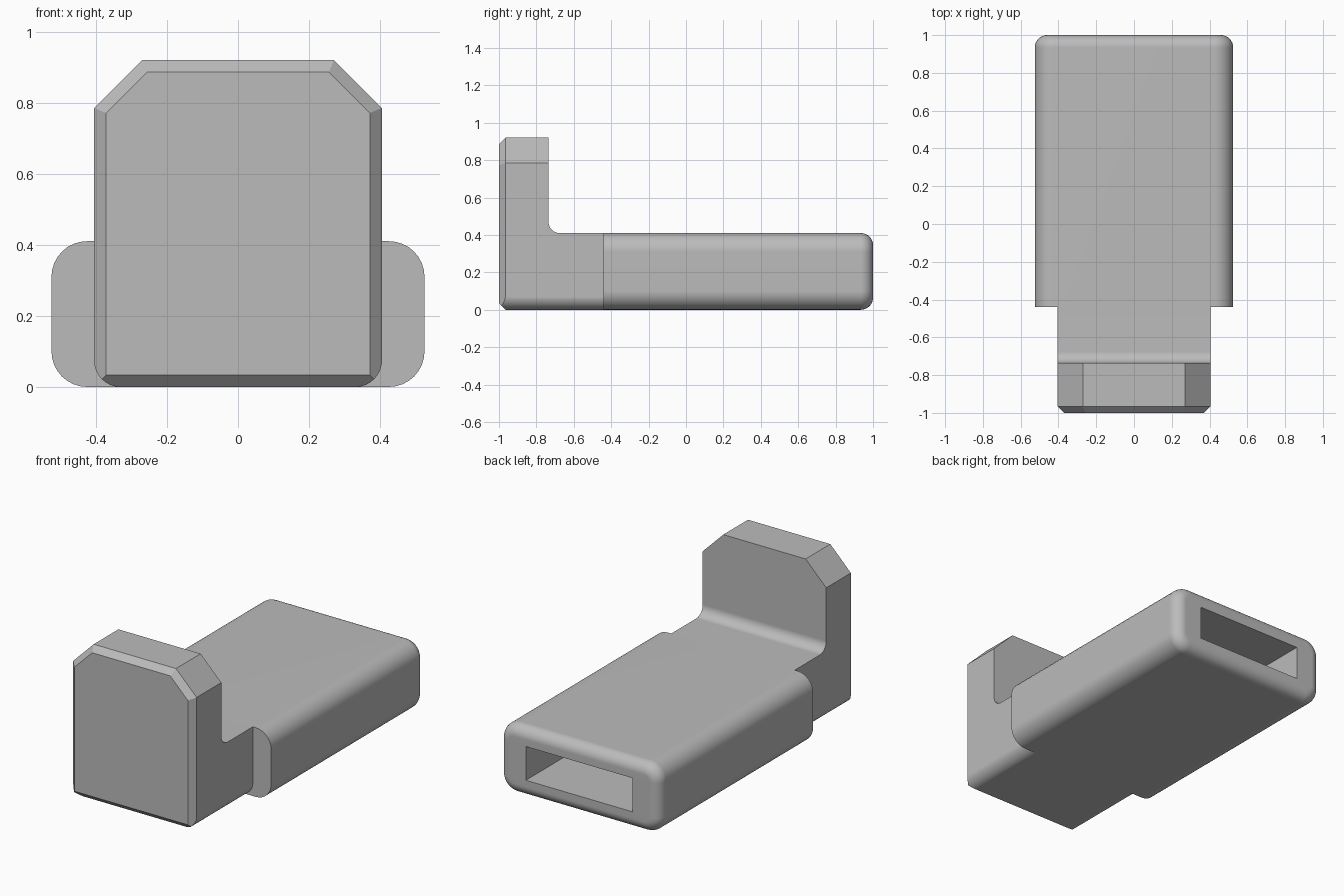
import bpy, bmesh
from math import sin, cos, pi, radians
from mathutils import Vector

if "Cube" in bpy.data.objects:
    bpy.data.objects.remove(bpy.data.objects["Cube"], do_unlink=True)

grey = bpy.data.materials.new("plain grey")
grey.use_nodes = True
colour = (0.5, 0.5, 0.5, 1)
grey.diffuse_color = colour
grey.node_tree.nodes["Principled BSDF"].inputs["Base Color"].default_value = colour


def finish(bm, name):
    bmesh.ops.recalc_face_normals(bm, faces=bm.faces)
    mesh = bpy.data.meshes.new(name)
    bm.to_mesh(mesh)
    bm.free()
    mesh.materials.append(grey)
    obj = bpy.data.objects.new(name, mesh)
    bpy.context.collection.objects.link(obj)
    bpy.ops.object.select_all(action="DESELECT")
    obj.select_set(True)
    bpy.context.view_layer.objects.active = obj
    bpy.ops.object.shade_smooth_by_angle(angle=radians(30))
    weighted = obj.modifiers.new("even shading", "WEIGHTED_NORMAL")
    weighted.keep_sharp = True
    return obj


def arc(start, steps):
    return [start + pi / 2 * i / steps for i in range(steps + 1)]


HEIGHT = 0.41
MID = HEIGHT / 2


def rounded_ring(bm, y, half_x, half_z, r):
    ring = []
    for k, (sx, sz) in enumerate([(1, 1), (-1, 1), (-1, -1), (1, -1)]):
        for a in arc(k * pi / 2, 8):
            ring.append(bm.verts.new((sx * (half_x - r) + r * cos(a), y,
                                      MID + sz * (half_z - r) + r * sin(a))))
    return ring


# Sleeve: rounded body with a softened back rim and a rectangular socket
W, R, RIM = 0.525, 0.1, 0.065
BODY_FRONT = -0.44
bm = bmesh.new()
sections = [(BODY_FRONT, W, MID, R)]
for a in arc(0, 8):
    inset = RIM * (1 - cos(a))
    sections.append((1 - RIM + RIM * sin(a), W - inset, MID - inset, R - inset))
sections += [(1, 0.35, 0.1, 0), (-0.4, 0.35, 0.1, 0)]
rings = [rounded_ring(bm, *s) for s in sections]
for a, b in zip(rings, rings[1:]):
    for i in range(len(a)):
        j = (i + 1) % len(a)
        bm.faces.new((a[i], a[j], b[j], b[i]))
bm.faces.new(rings[0])
bm.faces.new(rings[-1])
bmesh.ops.remove_doubles(bm, verts=bm.verts, dist=1e-5)
finish(bm, "sleeve_body")

# Hook: side profile swept across, with a fillet behind the upright head
HW, TOP, C, HEAD_BACK, F = 0.405, 0.92, 0.034, -0.735, 0.06
profile = [(BODY_FRONT, 0), (-1 + C, 0), (-1, C), (-1, TOP - C), (-1 + C, TOP), (HEAD_BACK, TOP)]
profile += [(HEAD_BACK + F + F * cos(a), HEIGHT + F + F * sin(a)) for a in arc(pi, 8)]
profile.append((BODY_FRONT, HEIGHT))
bm = bmesh.new()
face = bm.faces.new([bm.verts.new((-HW, y, z)) for y, z in profile])
swept = bmesh.ops.extrude_face_region(bm, geom=[face])["geom"]
bmesh.ops.translate(bm, vec=(2 * HW, 0, 0),
                    verts=[v for v in swept if isinstance(v, bmesh.types.BMVert)])
bmesh.ops.recalc_face_normals(bm, faces=bm.faces)


def slice_off(point, normal):
    for side in (1, -1):
        flip = Vector((side, 1, 1))
        cut = bmesh.ops.bisect_plane(
            bm, geom=bm.verts[:] + bm.edges[:] + bm.faces[:], dist=1e-6,
            plane_co=Vector(point) * flip, plane_no=(Vector(normal) * flip).normalized(),
            clear_outer=True)["geom_cut"]
        edges = [e for e in cut if isinstance(e, bmesh.types.BMEdge) and e.is_boundary]
        bmesh.ops.holes_fill(bm, edges=edges, sides=0)


# Clipped top corners, then the chamfer around the front face
slice_off((0.27, 0, TOP), (1, 0, 1))
slice_off((HW, -1 + C, 0), (1, -1, 0))
slice_off((0.27, -1 + C, TOP), (0.7071, -1, 0.7071))

# Rounded lower edges
r = 0.075
for a in arc(0, 9)[1:-1]:
    n = Vector((cos(a), 0, -sin(a)))
    slice_off(Vector((HW - r, 0, r)) + n * r, n)
finish(bm, "hook_head_and_neck")
